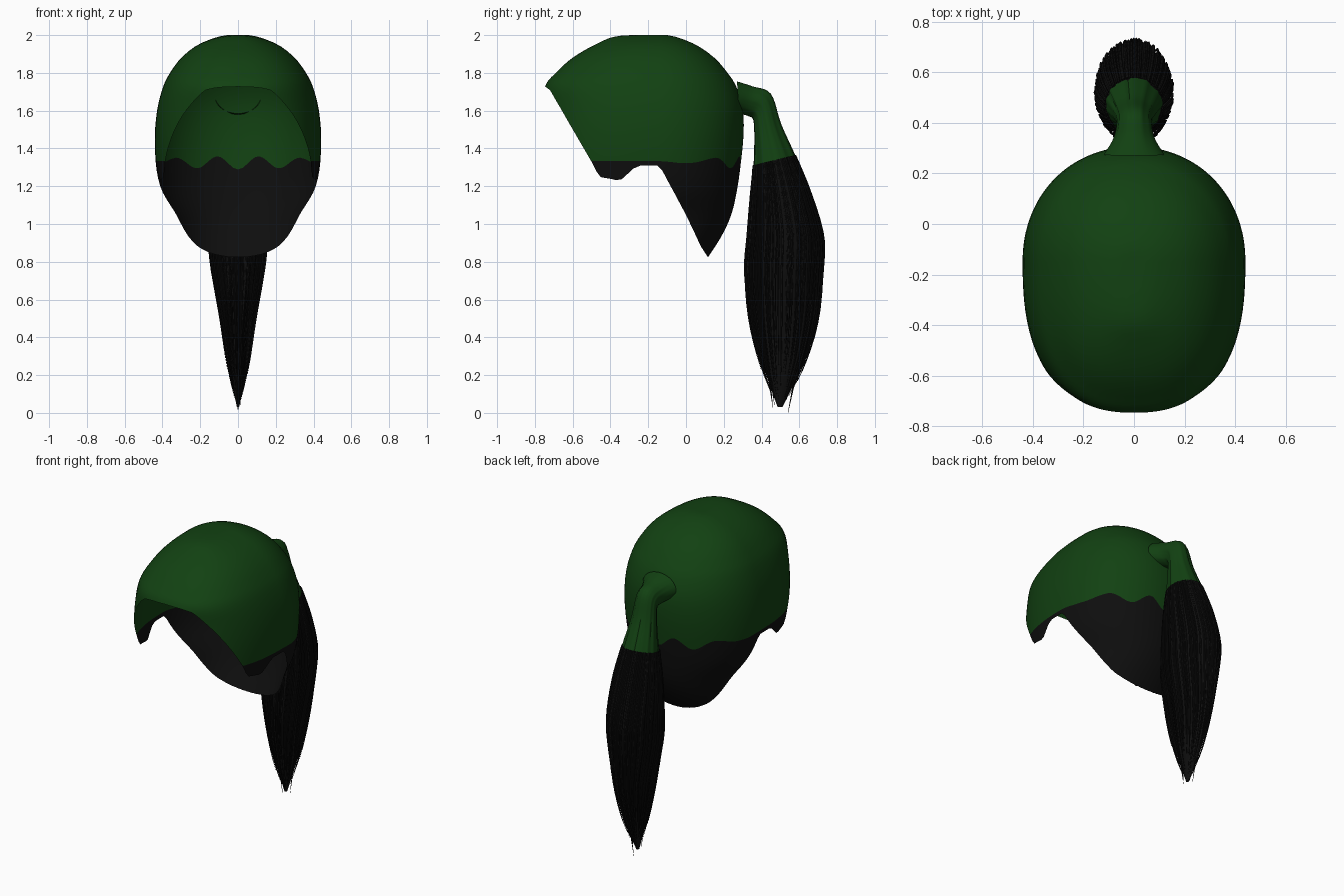
import bpy, bmesh, math, random

if "Cube" in bpy.data.objects:
    bpy.data.objects.remove(bpy.data.objects["Cube"])

random.seed(4)


def material(name, rgb):
    m = bpy.data.materials.new(name)
    m.diffuse_color = (*rgb, 1)
    m.use_nodes = True
    m.node_tree.nodes["Principled BSDF"].inputs["Base Color"].default_value = m.diffuse_color
    return m


GREEN = material("dark green", (0.006, 0.053, 0.006))
BLACK = material("soft black", (0.0045, 0.0045, 0.0045))


def spline(rows, u):
    """Smooth interpolation through rows, u counted in rows."""
    n = len(rows) - 1
    u = min(max(u, 0), n)
    i = min(int(u), n - 1)
    t = u - i
    p0, p1, p2, p3 = (rows[min(max(k, 0), n)] for k in (i - 1, i, i + 1, i + 2))
    return [b + 0.5 * t * (c - a + t * (2 * a - 5 * b + 4 * c - d + t * (3 * (b - c) + d - a)))
            for a, b, c, d in zip(p0, p1, p2, p3)]


def linear(points, x):
    for (x0, y0), (x1, y1) in zip(points, points[1:]):
        if x <= x1:
            return y0 + (y1 - y0) * max(0, (x - x0) / (x1 - x0))
    return points[-1][1]


def spow(v, p):
    return math.copysign(abs(v) ** p, v)


def loft(name, columns, split):
    """Closed skin over columns of points; faces from row 'split' on are black."""
    bm = bmesh.new()
    grid = [[bm.verts.new(p) for p in col] for col in columns]
    for a, b in zip(grid, grid[1:] + grid[:1]):
        for j in range(len(a) - 1):
            f = bm.faces.new((a[j], a[j + 1], b[j + 1], b[j]))
            f.material_index = int(j >= split)
    bmesh.ops.remove_doubles(bm, verts=bm.verts, dist=0.0003)
    bmesh.ops.recalc_face_normals(bm, faces=bm.faces)
    me = bpy.data.meshes.new(name)
    bm.to_mesh(me)
    bm.free()
    me.materials.append(GREEN)
    me.materials.append(BLACK)
    ob = bpy.data.objects.new(name, me)
    bpy.context.collection.objects.link(ob)
    bpy.context.view_layer.objects.active = ob
    ob.select_set(True)
    bpy.ops.object.shade_smooth_by_angle(angle=math.radians(50))
    ob.select_set(False)
    return ob


# Hair cap: height, half width, front y, back y
CAP = [(2.0, 0, -.15, -.15), (1.995, .09, -.36, -.07), (1.95, .21, -.48, .05),
       (1.88, .30, -.60, .15), (1.80, .36, -.69, .22), (1.73, .395, -.745, .265),
       (1.62, .425, -.745, .30), (1.48, .44, -.745, .305), (1.32, .435, -.745, .29),
       (1.18, .41, -.745, .27), (1.05, .35, -.745, .24), (.93, .32, -.745, .185),
       (.80, .29, -.745, .10)]
# Lower rim height along y: brow, sideburn, ear, nape
RIM = [(-.75, 1.73), (-.72, 1.71), (-.5, 1.33), (-.46, 1.25), (-.35, 1.23), (-.26, 1.31),
       (-.14, 1.31), (0, 1.05), (.08, .88), (.12, .82)]
MID_Y = -.15


def cap_point(u, a):
    z, w, yf, yb = spline(CAP, u)
    c, s = math.cos(a), math.sin(a)
    p = 2 / 2.1 if c > 0 else 2 / 2.5
    depth = yb - MID_Y if c > 0 else MID_Y - yf
    return (w * spow(s, p), MID_Y + depth * spow(c, p), z)


def first_below(a, height):
    """First row position where the cap column drops under the given height."""
    steps = 900
    for i in range(steps):
        u = 2 + (len(CAP) - 3) * i / steps
        x, y, z = cap_point(u, a)
        if z <= height(x, y):
            return u
    return len(CAP) - 1.2


columns = []
UPPER, LOWER = 22, 10
for k in range(128):
    a = 2 * math.pi * k / 128
    jag = max(0, math.cos(a)) * .035
    u_rim = first_below(a, lambda x, y: linear(RIM, y))
    u_dye = first_below(a, lambda x, y: 1.335 - jag * (.3 + math.cos(x * math.tau / .22)))
    u_dye = min(u_dye, u_rim)
    us = [u_dye * i / UPPER for i in range(UPPER)]
    us += [u_dye + (u_rim - u_dye) * i / LOWER for i in range(LOWER + 1)]
    columns.append([cap_point(u, a) for u in us])
loft("hair_cap", columns, UPPER)

# Ponytail sections: outer y, outer z, inner y, inner z, half width
TAIL = [(.27, 1.755, .28, 1.585, .12), (.35, 1.73, .33, 1.57, .082), (.45, 1.69, .355, 1.55, .07),
        (.505, 1.53, .36, 1.46, .085), (.58, 1.365, .355, 1.31, .115),
        (.66, 1.17, .34, 1.14, .145), (.725, .95, .325, .93, .155), (.725, .78, .315, .75, .14),
        (.69, .5, .345, .5, .09), (.61, .24, .41, .24, .05), (.51, .03, .485, .03, .006)]
DYE_ROW = 4


def tail_point(u, a, scale=1.0):
    yo, zo, yi, zi, w = spline(TAIL, u)
    c, s = math.cos(a) * scale, math.sin(a) * scale
    return (w * s, (yo + yi) / 2 + c * (yo - yi) / 2, (zo + zi) / 2 + c * (zo - zi) / 2)


# Ponytail body with shallow lengthwise grooves
PER = 5
SIDES = 56
columns = []
for k in range(SIDES):
    a = math.tau * k / SIDES
    groove = random.uniform(.0, .09)
    columns.append([tail_point(i / PER, a, 1 - groove * min(1, i / PER / 3))
                    for i in range((len(TAIL) - 1) * PER + 1)])
loft("ponytail", columns, DYE_ROW * PER)


def strand_curve(name, mat, paths):
    cu = bpy.data.curves.new(name, 'CURVE')
    cu.dimensions = '3D'
    cu.bevel_depth = .005
    cu.bevel_resolution = 0
    cu.materials.append(mat)
    for path in paths:
        sp = cu.splines.new('POLY')
        sp.points.add(len(path) - 1)
        for i, (pt, co) in enumerate(zip(sp.points, path)):
            pt.co = (*co, 1)
            pt.radius = min(1, .15 + 2.5 * (1 - i / (len(path) - 1)))
    bpy.context.collection.objects.link(bpy.data.objects.new(name, cu))


# Loose strands around the lower ponytail
paths = []
for k in range(90):
    a = math.tau * k / 90 + random.uniform(-.03, .03)
    end = random.uniform(8.7, 9.75)
    spread = random.uniform(.0, .07)
    paths.append([tail_point(DYE_ROW + (end - DYE_ROW) * i / 18, a, .98 + spread * i / 18
                             + .12 * max(0, i - 12) / 6) for i in range(19)])
strand_curve("loose_strands", BLACK, paths)

# Ragged tips in the middle of the tail end
paths = []
for k in range(10):
    a = math.tau * k / 10
    top = tail_point(8.3, a, .7)
    z_end = 0 if k == 0 else random.uniform(.02, .16)
    tip = (.02 * math.sin(a), .5 + .04 * math.cos(a), z_end)
    paths.append([tuple(p + (q - p) * i / 6 for p, q in zip(top, tip)) for i in range(7)])
strand_curve("tail_tips", BLACK, paths)
